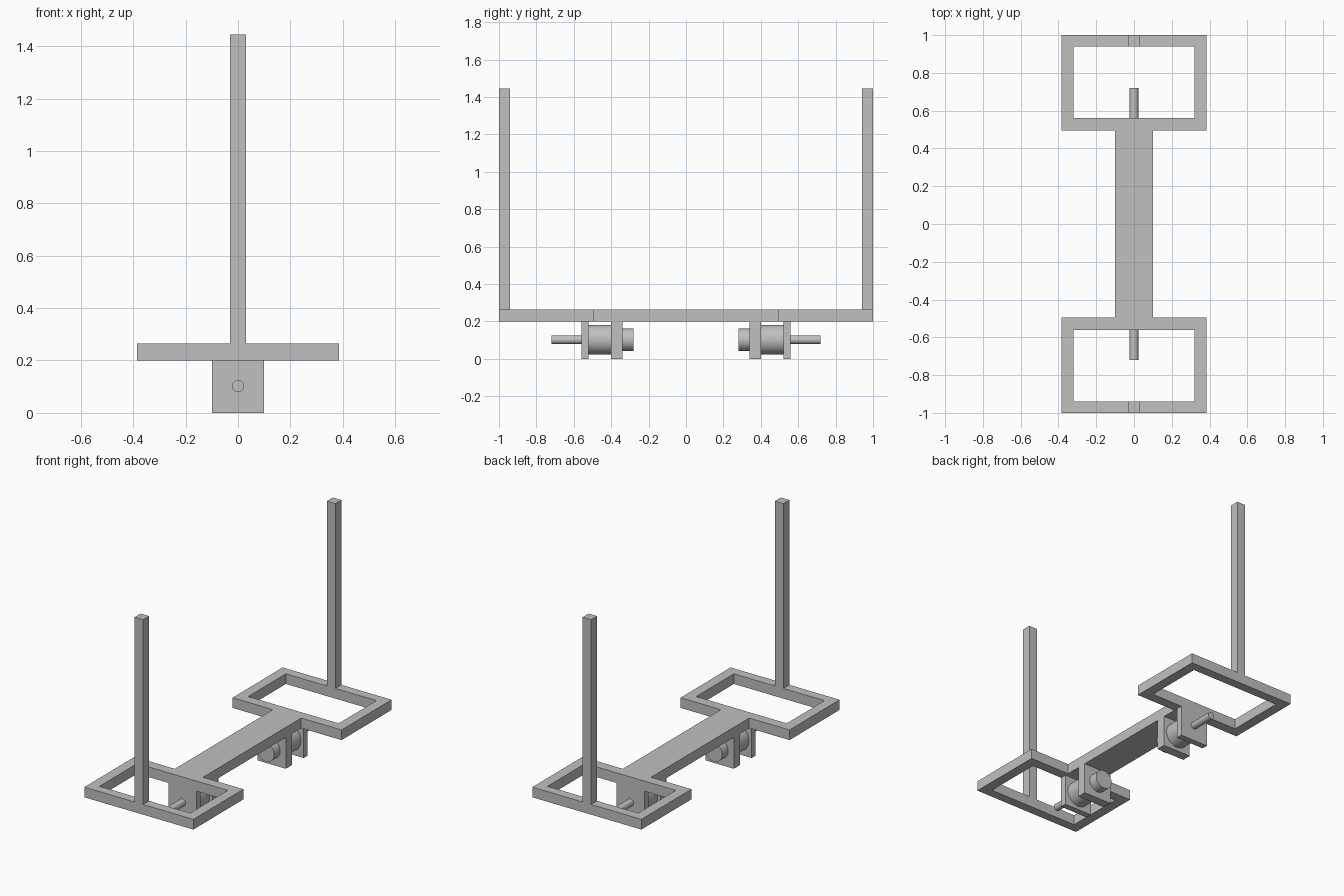
import bpy, bmesh, math
from mathutils import Matrix, Vector

cube = bpy.data.objects.get("Cube")
if cube:
    bpy.data.objects.remove(cube, do_unlink=True)

GREY = (0.53, 0.53, 0.53, 1)
metal = bpy.data.materials.new("plain grey")
metal.use_nodes = True
metal.diffuse_color = GREY
metal.node_tree.nodes["Principled BSDF"].inputs["Base Color"].default_value = GREY

BASE, DECK, TOP = 0.2, 0.265, 1.445   # heights of the frame and posts
AXLE = 0.102                          # height of the motor axis


def finish(name, bm):
    bmesh.ops.recalc_face_normals(bm, faces=bm.faces)
    mesh = bpy.data.meshes.new(name)
    bm.to_mesh(mesh)
    bm.free()
    mesh.materials.append(metal)
    obj = bpy.data.objects.new(name, mesh)
    bpy.context.collection.objects.link(obj)
    return obj


def box(name, half_x, y0, y1, z0, z1):
    bm = bmesh.new()
    place = Matrix.Translation((0, (y0 + y1) / 2, (z0 + z1) / 2))
    size = Matrix.Diagonal((2 * half_x, abs(y1 - y0), z1 - z0, 1))
    bmesh.ops.create_cube(bm, size=1, matrix=place @ size)
    return finish(name, bm)


def rod(name, radius, y0, y1):
    bm = bmesh.new()
    place = Matrix.Translation((0, (y0 + y1) / 2, AXLE))
    bmesh.ops.create_cone(bm, cap_ends=True, segments=48, radius1=radius,
                          radius2=radius, depth=abs(y1 - y0),
                          matrix=place @ Matrix.Rotation(math.pi / 2, 4, 'X'))
    obj = finish(name, bm)
    for o in bpy.context.selected_objects:
        o.select_set(False)
    obj.select_set(True)
    bpy.context.view_layer.objects.active = obj
    bpy.ops.object.shade_smooth_by_angle(angle=math.radians(40))


# Frame: two open rectangles joined by a central beam, as one solid
xs = [-0.385, -0.32, -0.1, 0.1, 0.32, 0.385]
ys = [-1, -0.94, -0.56, -0.495, 0.495, 0.56, 0.94, 1]
bm = bmesh.new()
for x0, x1 in zip(xs, xs[1:]):
    for y0, y1 in zip(ys, ys[1:]):
        cx, cy = abs(x0 + x1) / 2, abs(y0 + y1) / 2
        beam = cy < 0.495 and cx < 0.1
        ring = cy > 0.495 and (cx > 0.32 or cy > 0.94 or cy < 0.56)
        if beam or ring:
            bm.faces.new([bm.verts.new((x, y, BASE)) for x, y in
                          ((x0, y0), (x1, y0), (x1, y1), (x0, y1))])
bmesh.ops.remove_doubles(bm, verts=bm.verts, dist=0.0001)
top = bmesh.ops.extrude_face_region(bm, geom=bm.faces[:])["geom"]
bmesh.ops.translate(bm, vec=Vector((0, 0, DECK - BASE)),
                    verts=[v for v in top if isinstance(v, bmesh.types.BMVert)])
finish("frame", bm)

# Posts and motor units, mirrored front to back
for side, s in (("front", -1), ("back", 1)):
    box(side + "_post", 0.03, s * 0.94, s * 1.0, DECK, TOP)
    box(side + "_outer_bracket", 0.1, s * 0.52, s * 0.56, 0, BASE)
    box(side + "_inner_bracket", 0.1, s * 0.34, s * 0.40, 0, BASE)
    rod(side + "_motor_body", 0.08, s * 0.40, s * 0.52)
    rod(side + "_motor_cap", 0.06, s * 0.28, s * 0.34)
    rod(side + "_shaft", 0.023, s * 0.56, s * 0.72)
